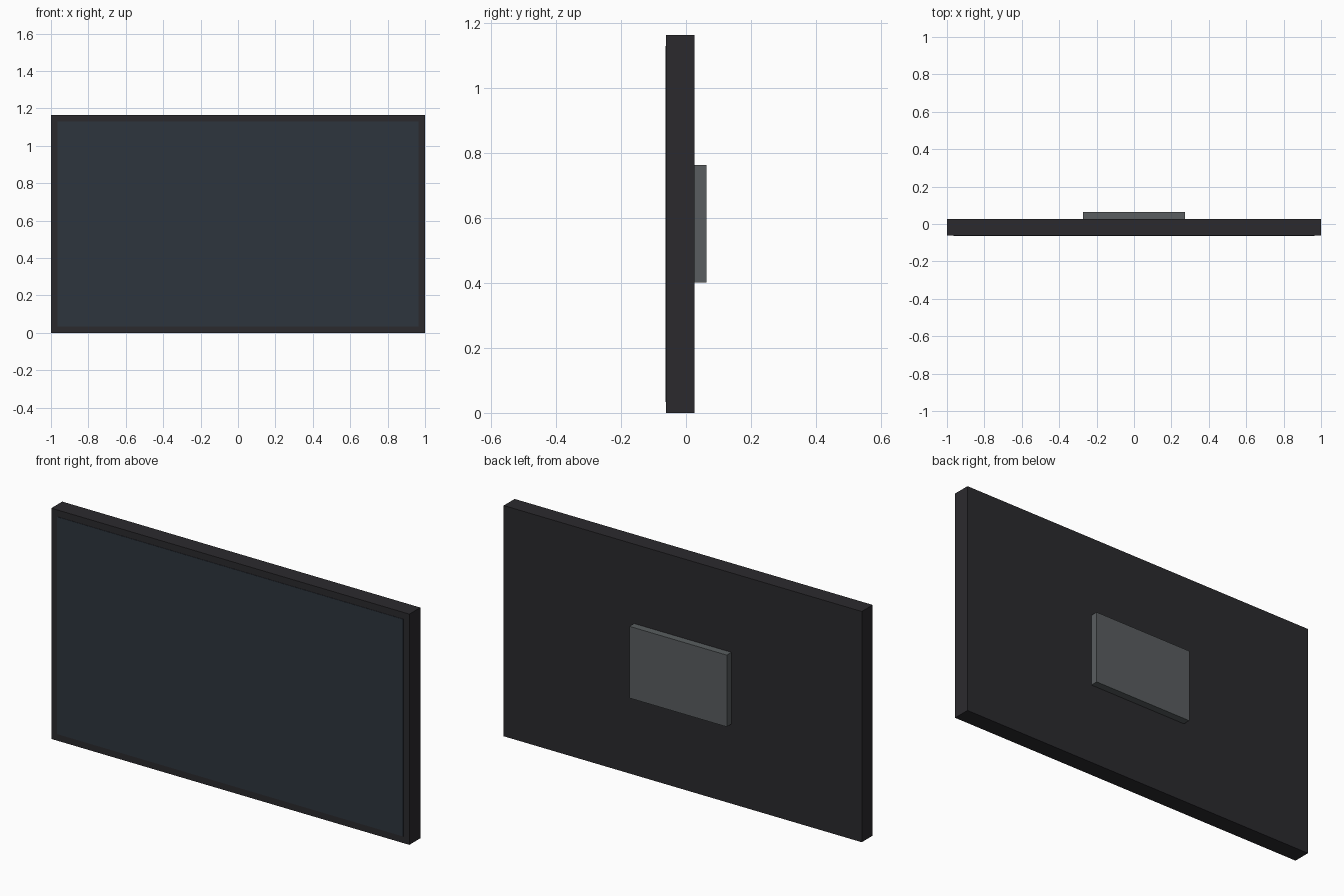
import bpy
import bmesh

if "Cube" in bpy.data.objects:
    bpy.data.objects.remove(bpy.data.objects["Cube"])


def material(name, color):
    mat = bpy.data.materials.new(name)
    mat.diffuse_color = (*color, 1)
    mat.use_nodes = True
    mat.node_tree.nodes["Principled BSDF"].inputs["Base Color"].default_value = mat.diffuse_color
    return mat


def box(name, lo, hi, mat):
    """Axis-aligned box between two opposite corners."""
    bm = bmesh.new()
    bmesh.ops.create_cube(bm, size=1)
    for v in bm.verts:
        v.co = [l + (c + 0.5) * (h - l) for c, l, h in zip(v.co, lo, hi)]
    mesh = bpy.data.meshes.new(name)
    bm.to_mesh(mesh)
    bm.free()
    mesh.materials.append(mat)
    obj = bpy.data.objects.new(name, mesh)
    bpy.context.collection.objects.link(obj)
    return obj


casing = material("dark_casing", (0.024, 0.023, 0.027))
glass = material("screen_glass", (0.027, 0.036, 0.048))
metal = material("mount_metal", (0.1, 0.11, 0.115))

HEIGHT, BEZEL = 1.165, 0.034
FRONT, BACK = -0.061, 0.026

# Television casing
box("casing", (-1, FRONT, 0), (1, BACK, HEIGHT), casing)

# Thin display panel on the front, leaving an even bezel
box("screen", (-1 + BEZEL, FRONT - 0.002, BEZEL),
    (1 - BEZEL, FRONT + 0.005, HEIGHT - BEZEL), glass)

# Wall mounting plate on the back
box("mount_plate", (-0.272, BACK - 0.005, 0.402), (0.272, 0.063, 0.764), metal)
